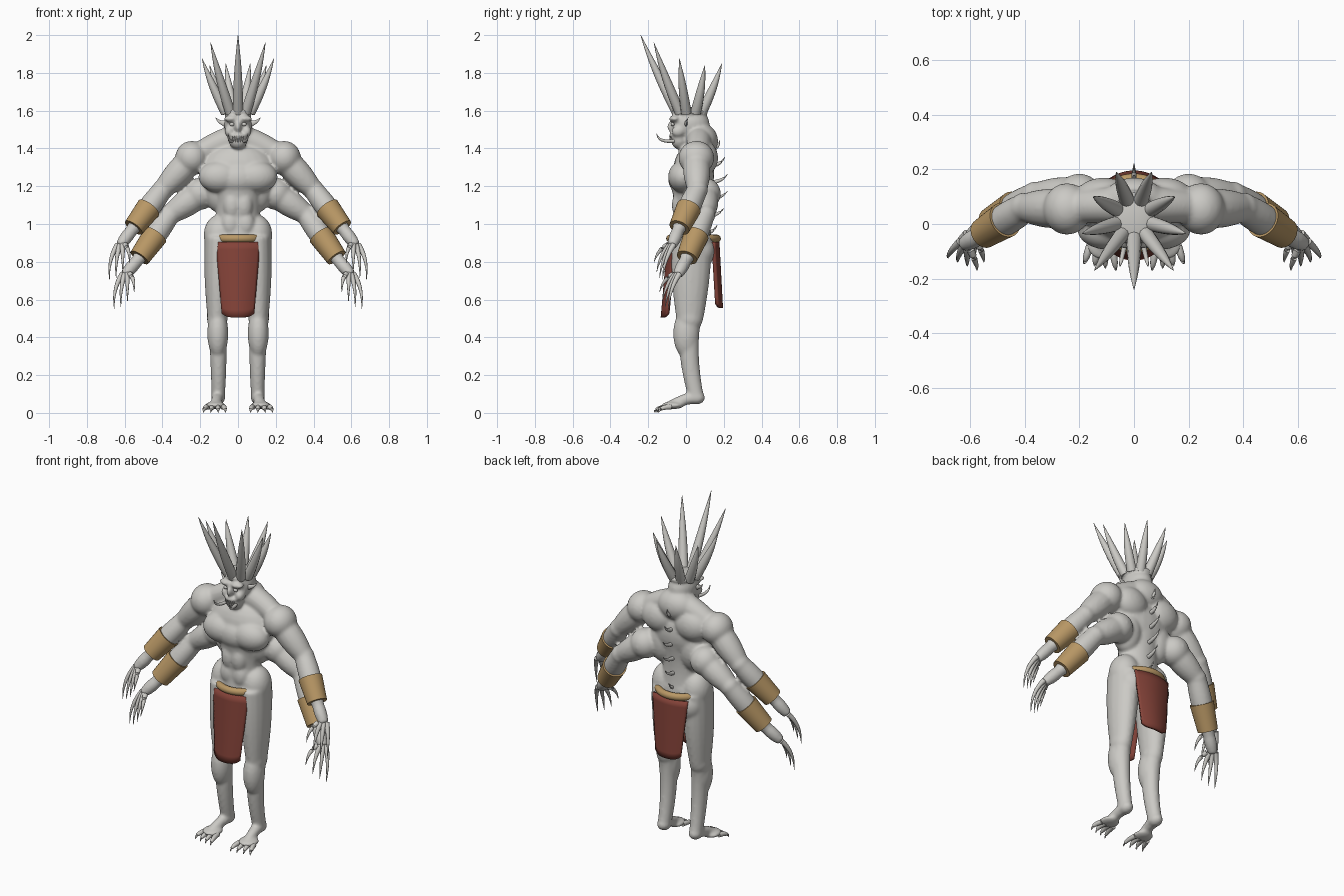
import bpy, bmesh, math
from mathutils import Vector, Matrix

if "Cube" in bpy.data.objects:
    bpy.data.objects.remove(bpy.data.objects["Cube"])


def material(name, *colour):
    mat = bpy.data.materials.new(name)
    mat.use_nodes = True
    mat.diffuse_color = (*colour, 1)
    mat.node_tree.nodes["Principled BSDF"].inputs["Base Color"].default_value = (*colour, 1)
    return mat


SKIN = material("pale grey skin", .6, .59, .56)
LEATHER = material("tan leather", .48, .31, .13)
CLOTH = material("dark red cloth", .23, .055, .04)


def bezier(points, t):
    points = [Vector(p) for p in points]
    while len(points) > 1:
        points = [a.lerp(b, t) for a, b in zip(points, points[1:])]
    return points[0]


def tube(bm, points, start, end, bulge=0, depth=1, sides=16, steps=10):
    """Closed tube along a bezier path, tapering from start to end radius with a bulge between."""
    path = [bezier(points, i / steps) for i in range(steps + 1)]
    rings = []
    for i, centre in enumerate(path):
        t = i / steps
        radius = start + (end - start) * t + bulge * math.sin(math.pi * t)
        tangent = (path[min(i + 1, steps)] - path[max(i - 1, 0)]).normalized()
        reference = Vector((0, 0, 1)) if abs(tangent.y) > .75 else Vector((0, 1, 0))
        side = reference.cross(tangent).normalized()
        up = tangent.cross(side) * depth
        angles = [math.tau * j / sides for j in range(sides)]
        rings.append([bm.verts.new(centre + radius * (side * math.cos(a) + up * math.sin(a))) for a in angles])
    for low, high in zip(rings, rings[1:]):
        for j in range(sides):
            bm.faces.new((low[j - 1], low[j], high[j], high[j - 1]))
    bm.faces.new(rings[0])
    bm.faces.new(rings[-1])


def ball(bm, centre, size):
    matrix = Matrix.Translation(centre) @ Matrix.Diagonal((*size, 1))
    bmesh.ops.create_uvsphere(bm, u_segments=24, v_segments=14, radius=1, matrix=matrix)


def mirror(bm):
    copies = bmesh.ops.duplicate(bm, geom=bm.verts[:] + bm.edges[:] + bm.faces[:])["geom"]
    verts = [item for item in copies if isinstance(item, bmesh.types.BMVert)]
    bmesh.ops.scale(bm, vec=(-1, 1, 1), verts=verts)


def finish(bm, name, mat):
    bmesh.ops.recalc_face_normals(bm, faces=bm.faces)
    mesh = bpy.data.meshes.new(name)
    bm.to_mesh(mesh)
    bm.free()
    mesh.materials.append(mat)
    mesh.shade_smooth()
    mesh.set_sharp_from_angle(angle=math.radians(50))
    ob = bpy.data.objects.new(name, mesh)
    bpy.context.collection.objects.link(ob)
    return ob


# Joints of the left side: shoulder, elbow, wrist, knuckles
ARMS = {
    "upper": [Vector(p) for p in ((.25, .055, 1.34), (.4, .06, 1.18), (.56, -.04, .97), (.625, -.075, .885))],
    "lower": [Vector(p) for p in ((.2, .1, 1.16), (.36, .1, 1.05), (.53, 0, .81), (.6, -.045, .73))],
}
HIP, KNEE, ANKLE = (.1, .03, .93), (.11, .02, .5), (.105, .055, .08)

# Body: arms, wrist bands and clawed fingers
body = bmesh.new()
for name, (shoulder, elbow, wrist, knuckles) in ARMS.items():
    ball(body, shoulder, (.085, .085, .085))
    ball(body, elbow, (.056, .056, .056))
    ball(body, wrist, (.034, .034, .034))
    tube(body, (shoulder, elbow), .07, .052, bulge=.01)
    tube(body, (elbow, wrist), .054, .034, bulge=.015)
    tube(body, (wrist, knuckles), .032, .026, bulge=.006)

    bands = bmesh.new()
    tube(bands, (elbow.lerp(wrist, .45), elbow.lerp(wrist, .95)), .067, .056, sides=28)
    mirror(bands)
    finish(bands, name + "_wrist_bands", LEATHER)

    fingers = bmesh.new()
    for i in range(4):
        root = knuckles + Vector((.012, .01, .005)) - i * Vector((.013, .01, 0))
        tip = knuckles + Vector((.055 - .035 * i, -.05 - .015 * i, -.18 + .01 * i * i))
        bend = Vector((.03 - .015 * i, -.02, .02))
        tube(fingers, (root, root.lerp(tip, .5) + bend, tip), .015, .001, bulge=.001, sides=10)
    mirror(fingers)
    finish(fingers, name + "_fingers", SKIN)

# Neck slope and rounded shoulder cap
tube(body, ((.03, .07, 1.45), (.12, .07, 1.43), (.22, .06, 1.36)), .07, .06)
ball(body, (.245, .055, 1.35), (.088, .095, .09))
# Legs and feet
tube(body, (HIP, KNEE), .076, .052, bulge=.008, depth=1.4)
ball(body, KNEE, (.055, .07, .07))
ball(body, (.107, 0, .42), (.056, .068, .13))
tube(body, (KNEE, (.1, 0, .3), ANKLE), .052, .036, depth=1.15)
ball(body, ANKLE, (.038, .046, .036))
tube(body, (ANKLE, (.11, 0, .08), (.12, -.08, .04)), .035, .026)
ball(body, (.12, -.07, .04), (.056, .06, .02))
# Hip, buttock, belly, chest, flank and shoulder blade
ball(body, (.098, .035, .94), (.084, .09, .11))
ball(body, (.08, .085, .86), (.08, .07, .09))
ball(body, (.04, -.025, 1.0), (.05, .045, .07))
ball(body, (.03, -.03, 1.1), (.05, .045, .08))
ball(body, (.095, -.015, 1.25), (.115, .08, .085))
ball(body, (.1, .06, 1.19), (.085, .08, .13))
ball(body, (.11, .1, 1.35), (.105, .07, .09))
# Brow and cheek
ball(body, (.035, -.06, 1.557), (.042, .03, .018))
ball(body, (.047, -.042, 1.49), (.025, .035, .03))
mirror(body)
# Breastbone, pelvis, waist, ribcage, neck hump
ball(body, (0, -.02, 1.24), (.12, .075, .085))
ball(body, (0, .035, .93), (.16, .1, .1))
tube(body, ((0, .035, .9), (0, .03, 1.25)), .13, .15, bulge=-.025, depth=.8, sides=28)
ball(body, (0, .04, 1.27), (.2, .11, .16))
ball(body, (0, .085, 1.44), (.115, .085, .09))
# Skull, jaw, crown base, nose, lip
ball(body, (0, .025, 1.53), (.076, .1, .085))
ball(body, (0, -.035, 1.445), (.052, .045, .05))
ball(body, (0, .02, 1.595), (.082, .1, .026))
ball(body, (0, -.075, 1.515), (.016, .027, .03))
ball(body, (0, -.07, 1.468), (.038, .02, .013))
ob = finish(body, "body", SKIN)
fuse = ob.modifiers.new("fuse", "REMESH")
fuse.mode = "VOXEL"
fuse.voxel_size = .008
fuse.use_smooth_shade = True
soften = ob.modifiers.new("soften", "SMOOTH")
soften.iterations = 10

# Crown of long spikes, thick at the root
crown = bmesh.new()


def crown_spike(*tip):
    tip = Vector(tip)
    outward = Vector((tip.x, tip.y - .02, 0)).normalized()
    root = Vector((0, .02, 1.59)) + outward * .066
    tube(crown, (root, root.lerp(tip, .5) + outward * .015, tip), .028, .001, bulge=.006, sides=12)


crown_spike(.145, -.17, 1.96)
crown_spike(.19, -.035, 1.875)
crown_spike(.15, .1, 1.84)
crown_spike(.065, .19, 1.85)
mirror(crown)
crown_spike(0, -.24, 2)
finish(crown, "crown_spikes", SKIN)

# Curved thorns down the spine
thorns = bmesh.new()
for i in range(6):
    length = .03 + .07 * math.sin(math.pi * i / 6)
    root = Vector((0, .15 - .01 * i, 1.4 - .09 * i))
    tube(thorns, (root, root + Vector((0, length * .7, .005)), root + Vector((0, length, .045))),
         .012, .001, bulge=.002, sides=10)
finish(thorns, "spine_thorns", SKIN)

# Ears, tusks, eyes and teeth
face = bmesh.new()
tube(face, ((.06, 0, 1.53), (.1, 0, 1.535), (.12, .012, 1.565)), .018, .001, depth=.5, sides=10)
tube(face, ((.03, -.06, 1.44), (.05, -.15, 1.43), (.052, -.155, 1.48)), .01, .001, bulge=.002, sides=10)
ball(face, (.032, -.07, 1.528), (.013, .01, .01))
for i in range(3):
    root = Vector((.007 + .011 * i, -.078 + .003 * i, 1.435))
    tube(face, (root, root + Vector((0, -.01, .03))), .006, .001, sides=8)
mirror(face)
finish(face, "face_details", SKIN)

# Toes with claws reaching the ground
toes = bmesh.new()
for i in range(4):
    root = Vector((.08 + .027 * i, -.08, .032))
    spread = Vector((.012 * i - .014, -.09 + .008 * i, 0))
    tip = root + spread
    tip.z = .001
    tube(toes, (root, root + spread * .9, tip), .015, .001, bulge=.003, sides=10)
mirror(toes)
finish(toes, "toes", SKIN)

# Belt ring
bpy.ops.mesh.primitive_torus_add(location=(0, .04, .923), major_radius=.13, minor_radius=.021)
belt = bpy.context.object
belt.name = "belt"
belt.scale.y = .96
belt.data.materials.append(LEATHER)
belt.data.shade_smooth()


# Hanging cloths: tapered panels curved round the hips
def panel(name, y_top, y_bottom, z_bottom, curve):
    bm = bmesh.new()
    bmesh.ops.create_grid(bm, x_segments=16, y_segments=10, size=1)
    z_top = .905
    for vert in bm.verts:
        across, down = vert.co.x, (1 - vert.co.y) / 2
        vert.co.x = across * (.115 - .033 * down)
        vert.co.y = y_top + (y_bottom - y_top) * down + curve * across ** 2
        vert.co.z = z_top + (z_bottom - z_top) * down + .022 * down * across ** 4
    ob = finish(bm, name, CLOTH)
    thickness = ob.modifiers.new("thickness", "SOLIDIFY")
    thickness.thickness = .018
    thickness.offset = 0


panel("front_cloth", -.09, -.125, .505, .03)
panel("back_cloth", .168, .187, .555, -.025)
